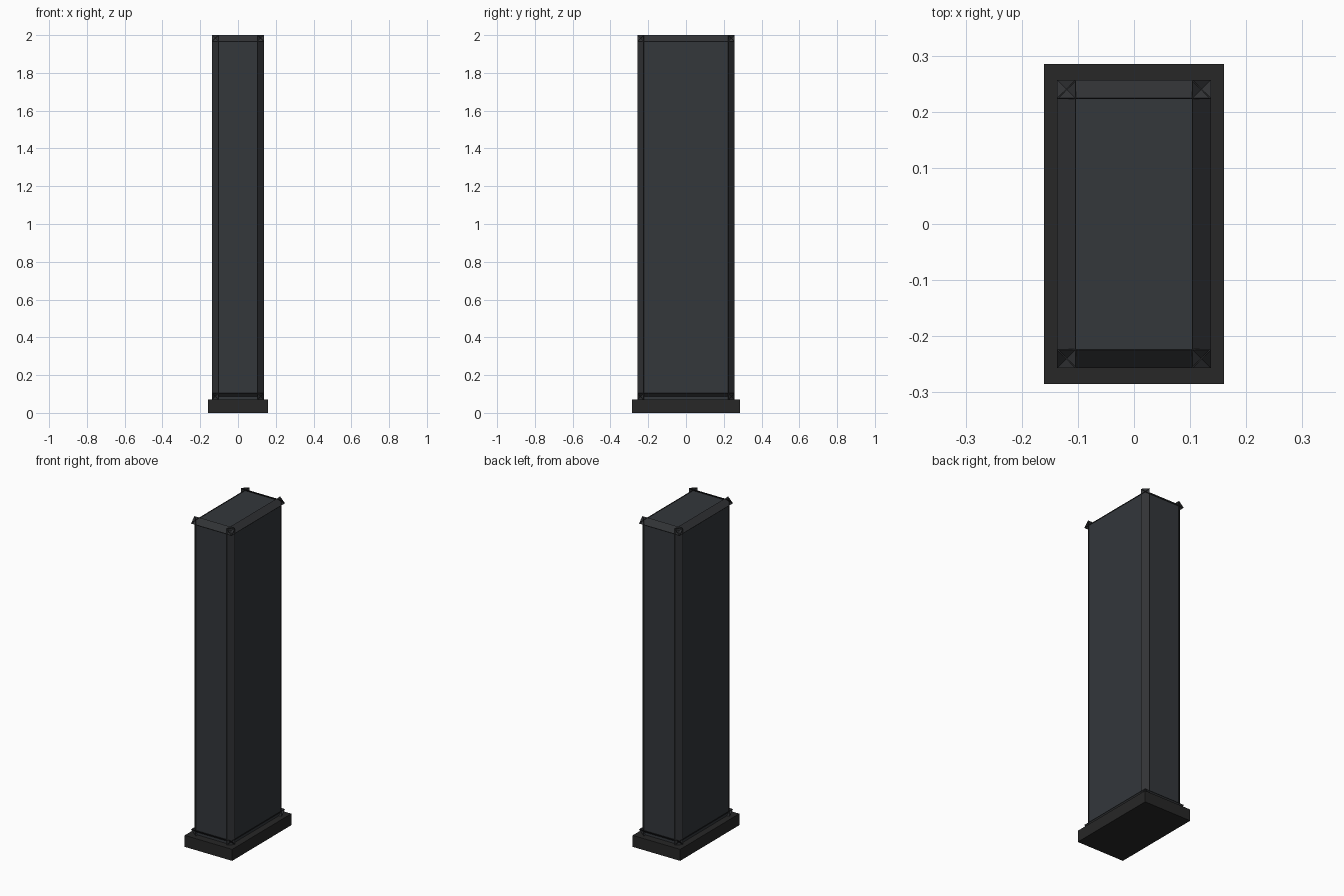
import bpy
from math import radians
from mathutils import Matrix, Vector

if "Cube" in bpy.data.objects:
    bpy.data.objects.remove(bpy.data.objects["Cube"])


def material(name, rgb):
    m = bpy.data.materials.new(name)
    m.diffuse_color = (*rgb, 1)
    m.use_nodes = True
    m.node_tree.nodes["Principled BSDF"].inputs["Base Color"].default_value = m.diffuse_color
    return m


slate = material("dark_slate", (0.033, 0.038, 0.044))
trim = material("dark_trim", (0.031, 0.033, 0.036))
black = material("plinth_black", (0.020, 0.020, 0.020))


def box(name, size, loc, mat, axis=None, angle=0):
    bpy.ops.mesh.primitive_cube_add(size=1)
    ob = bpy.context.object
    ob.name = name
    m = Matrix.Diagonal((*size, 1))
    if axis:
        m = Matrix.Rotation(radians(angle), 4, axis) @ m
    ob.data.transform(Matrix.Translation(Vector(loc)) @ m)
    ob.data.materials.append(mat)
    return ob


# Plinth and tall slab
Z0, Z1 = 0.087, 1.983           # slab edges that carry the trim
HX, HY = 0.12, 0.24
box("plinth", (0.32, 0.57, 0.07), (0, 0, 0.035), black)
box("slab", (2 * HX, 2 * HY, Z1 - 0.07), (0, 0, (Z1 + 0.07) / 2), slate)

# Thin strips set at 45 degrees along every edge, overrunning at the corners
R = 0.017                       # how far a strip reaches past the edge
W, T = 0.046, 0.002             # strip width and thickness
ZM = (Z0 + Z1) / 2
for a in (-1, 1):
    for b in (-1, 1):
        box("upright_strip", (W, T, Z1 - Z0 + 2 * R),
            (a * HX, b * HY, ZM), trim, 'Z', -45 * a * b)
        z = Z1 if b > 0 else Z0
        box("end_edge_strip", (2 * (HX + R), W, T),
            (0, a * HY, z), trim, 'X', -45 * a * b)
        box("side_edge_strip", (T, 2 * (HY + R), W),
            (a * HX, 0, z), trim, 'Y', -45 * a * b)
